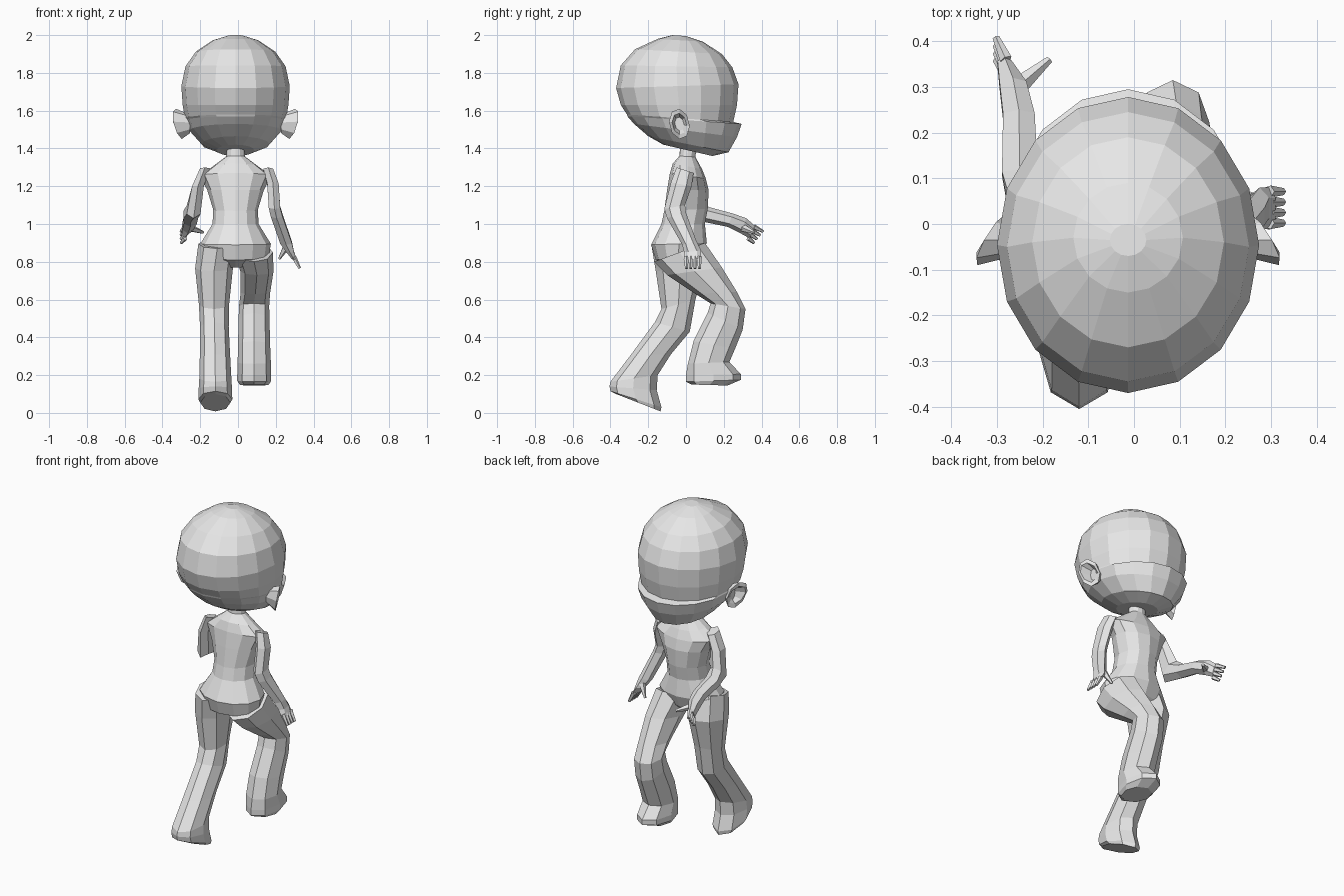
import bpy, bmesh, math
from mathutils import Vector

cube = bpy.data.objects.get("Cube")
if cube:
    bpy.data.objects.remove(cube)

# One plain grey for the whole figure
grey = bpy.data.materials.new("plain grey")
grey.use_nodes = True
grey.diffuse_color = (.8, .8, .8, 1)
grey.node_tree.nodes["Principled BSDF"].inputs["Base Color"].default_value = grey.diffuse_color


def finish(name, mesh_data):
    """Turn a bmesh into a flat shaded grey object."""
    bmesh.ops.recalc_face_normals(mesh_data, faces=mesh_data.faces)
    mesh = bpy.data.meshes.new(name)
    mesh_data.to_mesh(mesh)
    mesh_data.free()
    mesh.materials.append(grey)
    obj = bpy.data.objects.new(name, mesh)
    bpy.context.collection.objects.link(obj)
    return obj


def skin(name, loops):
    """Bridge a list of point loops and cap both ends."""
    bm = bmesh.new()
    rings = [[bm.verts.new(point) for point in loop] for loop in loops]
    count = len(rings[0])
    for low, high in zip(rings, rings[1:]):
        for i in range(count):
            j = (i + 1) % count
            bm.faces.new((low[i], low[j], high[j], high[i]))
    bm.faces.new(rings[0])
    bm.faces.new(rings[-1])
    return finish(name, bm)


def loft(name, sections, sides):
    """Each section: back y, back z, front y, front z, centre x, half width."""
    loops = []
    for back_y, back_z, front_y, front_z, centre, half in sections:
        loop = []
        for i in range(sides):
            angle = math.tau * i / sides
            t = (1 + math.cos(angle)) / 2
            loop.append((centre + half * math.sin(angle),
                         back_y + (front_y - back_y) * t,
                         back_z + (front_z - back_z) * t))
        loops.append(loop)
    return skin(name, loops)


def finger(name, start, end, base, tip):
    """Small tapered finger between two points."""
    start, end = Vector(start), Vector(end)
    bm = bmesh.new()
    bmesh.ops.create_cone(bm, cap_ends=True, segments=5, radius1=base, radius2=tip,
                          depth=(end - start).length)
    turn = (end - start).to_track_quat("Z", "Y").to_matrix().to_4x4()
    bmesh.ops.transform(bm, matrix=turn, verts=bm.verts)
    bmesh.ops.translate(bm, vec=(start + end) / 2, verts=bm.verts)
    return finish(name, bm)


# Big round head with a muzzle shelf on the lower face
MID = -.013
head_sections = [
    (-.12, 1.42, .14, 1.36, .1),
    (-.2, 1.465, .225, 1.38, .18),
    (-.275, 1.53, .27, 1.46, .245),
    (-.31, 1.57, .295, 1.53, .265),
    (-.313, 1.58, .25, 1.54, .268),
    (-.345, 1.63, .27, 1.63, .28),
    (-.37, 1.72, .278, 1.74, .287),
    (-.345, 1.84, .245, 1.83, .265),
    (-.27, 1.925, .19, 1.9, .21),
    (-.15, 1.98, .09, 1.965, .12),
    (-.07, 2, .0, 1.995, .04),
]
loft("head", [(a, b, c, d, MID, w) for a, b, c, d, w in head_sections], 16)

# Cupped ears, flaring outwards at the back
for side, label in ((1, "left_ear"), (-1, "right_ear")):
    loops = []
    for scale, reach, flare in ((.6, .24, 0), (1, .3, .03), (.7, .3, .03), (.45, .27, 0)):
        loop = []
        for i in range(8):
            angle = math.tau * i / 8
            along, up = math.cos(angle), math.sin(angle)
            loop.append((MID + side * (reach - flare * along + flare / 2 * up),
                         -.035 + .055 * scale * along,
                         1.53 + scale * (.08 * up - .012 * along)))
        loops.append(loop)
    skin(label, loops)

# Neck, shoulders, waist and hips
torso_sections = [
    (-.03, 1.42, .055, 1.4, .045),
    (-.035, 1.36, .05, 1.355, .05),
    (-.07, 1.32, .085, 1.29, .12),
    (-.085, 1.27, .105, 1.24, .19),
    (-.1, 1.18, .12, 1.18, .15),
    (-.115, 1.07, .115, 1.08, .118),
    (-.13, 1, .1, 1, .122),
    (-.185, .89, .11, .9, .187),
    (-.16, .81, .08, .83, .175),
    (-.08, .77, .04, .79, .08),
]
loft("torso", [(a, b, c, d, MID, w) for a, b, c, d, w in torso_sections], 12)

# Trailing leg with raised heel
loft("right_leg", [
    (-.18, .87, .06, .92, -.11, .1),
    (-.16, .75, .1, .78, -.127, .1),
    (-.13, .55, .05, .6, -.127, .08),
    (-.165, .48, .02, .43, -.125, .076),
    (-.29, .31, -.08, .31, -.122, .08),
    (-.4, .165, -.15, .2, -.12, .085),
    (-.405, .14, -.155, .12, -.12, .088),
    (-.4, .115, -.13, .03, -.12, .09),
    (-.37, .1, -.135, .008, -.12, .08),
], 8)

# Leading leg with bent knee
loft("left_leg", [
    (-.17, .8, .1, .9, .085, .1),
    (-.1, .73, .19, .77, .1, .088),
    (.05, .63, .27, .64, .092, .078),
    (.13, .58, .315, .55, .085, .08),
    (.115, .53, .3, .44, .085, .082),
    (.04, .38, .26, .34, .085, .085),
    (.01, .26, .23, .27, .086, .088),
    (0, .2, .29, .205, .086, .09),
    (0, .165, .29, .175, .086, .09),
    (.03, .15, .22, .145, .086, .075),
], 8)

# Lowered arm and flat hand
loft("left_arm", [
    (-.05, 1.3, .04, 1.27, .16, .03),
    (-.08, 1.22, .03, 1.2, .185, .035),
    (-.115, 1.08, -.005, 1.1, .193, .035),
    (-.1, 1.03, 0, 1.06, .205, .036),
    (-.02, .89, .055, .91, .255, .036),
    (-.01, .85, .08, .86, .275, .024),
    (-.012, .81, .08, .82, .298, .014),
], 6)
for i in range(4):
    y = .002 + .023 * i
    finger("left_finger", (.295, y, .825), (.326, y, .765), .014, .008)
finger("left_thumb", (.255, .05, .88), (.218, .075, .815), .02, .007)

# Arm bent forward at the elbow, with hand
loft("right_arm", [
    (-.05, 1.3, .04, 1.28, -.175, .03),
    (-.05, 1.2, .055, 1.2, -.212, .036),
    (-.02, 1.03, .08, 1.12, -.235, .042),
    (.1, 1.01, .12, 1.09, -.25, .045),
    (.22, .985, .25, 1.055, -.252, .04),
    (.29, .95, .32, 1.03, -.265, .034),
    (.335, .925, .365, .99, -.283, .018),
], 6)
for i in range(4):
    z = .985 - .02 * i
    finger("right_finger", (-.28, .36 - .01 * i, z), (-.302, .408 - .016 * i, z - .025), .014, .008)
finger("right_thumb", (-.255, .3, .98), (-.185, .36, .955), .022, .008)
